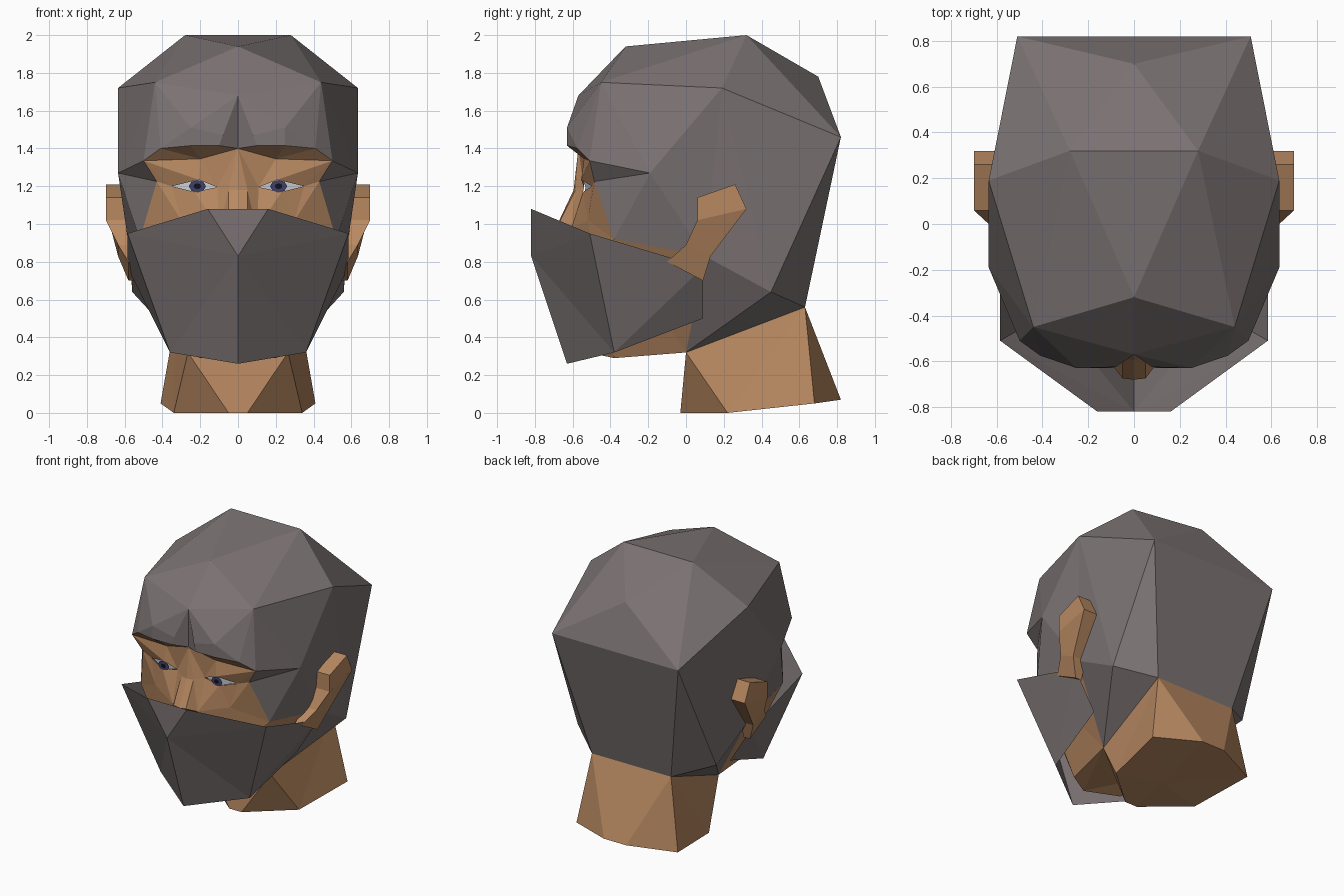
import bpy, bmesh, math
from mathutils import Vector

if "Cube" in bpy.data.objects:
    bpy.data.objects.remove(bpy.data.objects["Cube"])


def material(name, rgb):
    m = bpy.data.materials.new(name)
    m.diffuse_color = (*rgb, 1)
    m.use_nodes = True
    m.node_tree.nodes["Principled BSDF"].inputs["Base Color"].default_value = m.diffuse_color
    return m


CLOTH = material("cloth", (0.20, 0.17, 0.17))
SKIN = material("skin", (0.48, 0.25, 0.12))
WHITE = material("eye_white", (0.65, 0.68, 0.72))
IRIS = material("iris", (0.05, 0.05, 0.14))
PUPIL = material("pupil", (0.005, 0.005, 0.008))


def part(name, pts, faces, mat, center=(0, 0.1, 0.9)):
    """Half of a part from named points, mirrored in x, normals facing out."""
    bm = bmesh.new()
    made = {}

    def vert(key, s):
        x, y, z = pts[key]
        k = (key, s if x else 1)
        if k not in made:
            made[k] = bm.verts.new((x * s, y, z))
        return made[k]

    for s in (1, -1):
        for f in faces.split(","):
            face = bm.faces.new([vert(k, s) for k in f.split()])
            face.normal_update()
            c = Vector(center)
            c.x *= s
            if face.normal.dot(face.calc_center_median() - c) < 0:
                face.normal_flip()
    me = bpy.data.meshes.new(name)
    bm.to_mesh(me)
    bm.free()
    ob = bpy.data.objects.new(name, me)
    bpy.context.collection.objects.link(ob)
    me.materials.append(mat)
    return ob


# Shared rim between hood, face and jaw
rim = dict(
    S0=(0, -.57, 1.40), S1=(.10, -.63, 1.415), S2=(.25, -.63, 1.415),
    R=(.41, -.575, 1.40), P=(.50, -.51, 1.335), L=(.43, -.485, 1.225),
    M=(.52, -.38, .92), K=(.57, .10, .83), N=(.265, 0, .32),
    H=(.32, .63, .56))

# Hood: skull top, forehead, sides and back
hood = dict(
    rim, A=(0, -.32, 1.94), B=(.28, .32, 2.0), B0=(0, .32, 2.0),
    C=(0, .70, 1.78), D=(.51, .82, 1.46), D0=(0, .82, 1.46),
    E=(.635, .19, 1.72), F=(.44, -.45, 1.75), G=(0, -.57, 1.68),
    Q1=(.08, -.625, 1.47), Q2=(.25, -.63, 1.51), J=(.635, -.19, 1.27),
    I=(.56, .45, .64), H0=(0, .63, .56))
part("hood", hood,
     "A B B0,B0 B C,C B D,C D D0,B E D,A F B,B F E,A G F,"
     "G S0 S1 Q1,G Q1 Q2,Q1 S1 S2 Q2,G Q2 F,F Q2 R,Q2 S2 R,F R P,F P J,F J E,"
     "J P L,J L M,J M K,E J K,E K I,E I D,D I H,D H H0 D0,K N I,I N H", CLOTH)

# Face with sockets, nose, cheeks and the hidden chin and jaw
face = dict(
    rim, T=(.20, -.54, 1.345), ei=(.11, -.54, 1.195), et=(.21, -.555, 1.235),
    eo=(.35, -.50, 1.20), eb=(.23, -.545, 1.17),
    n0=(0, -.595, 1.18), n1=(.05, -.585, 1.18),
    t0=(0, -.68, 1.0), t1=(.05, -.675, 1.0), w=(.10, -.61, .97),
    k=(.30, -.52, 1.02), m0=(0, -.60, .92), c0=(0, -.52, .32),
    c1=(.20, -.38, .29), g=(.33, -.47, .72), N0=(0, 0, .32))
part("face", face,
     "S0 S1 S2 T,S2 R T,R P T,T P et,P eo et,P L eo,T et ei,S0 T ei,S0 ei n1,"
     "S0 n1 n0,n0 n1 t1 t0,n1 w t1,n1 ei w,ei eb w,eb k w,eb eo k,eo L k,L M k,"
     "t0 t1 w m0,w k g,m0 w g,k M g,m0 g c0,g c1 c0,g M c1,M K N,M N c1,"
     "c0 c1 N,c0 N N0", SKIN, (0, 0.1, 0.95))

# Neck, flaring to the base
neck = dict(N=rim["N"], H=rim["H"], N0=(0, 0, .32), H0=(0, .63, .56),
            a=(.05, -.03, 0), a0=(0, -.03, 0), b=(.34, .22, 0),
            c=(.41, .68, .05), d=(.09, .82, .07), d0=(0, .82, .07),
            u=(0, .3, .02))
part("neck", neck,
     "N0 N a a0,N b a,N H b,H c b,H d c,H H0 d0 d,a a0 u,a b u,b c u,c d u,d d0 u",
     SKIN, (0, .35, .25))

# Face mask: a single folded sheet
mask = dict(U0=(0, -.82, .83), U1=(.16, -.82, 1.08), Um=(0, -.82, 1.08),
            U2=(.585, -.51, .95), U3=(.585, .09, .77),
            V0=(0, -.63, .26), V2=(.36, -.38, .32), V3=(.42, .09, .50))
part("mask", mask, "Um U0 U1,U0 U1 U2,U0 U2 V2,U0 V2 V0,U2 U3 V2,U3 V3 V2", CLOTH)

# Ears: upper block tapering to a lobe that runs into the jaw
ear_rows = [[(.26, 1.21), (.06, 1.14)], [(.32, 1.08), (.06, 1.02)],
            [(.13, .83), (0, .89)], [(.09, .70), (-.10, .80)]]
outer_x = [.70, .70, .635, .58]
ear = {}
for i, row in enumerate(ear_rows):
    for j, (y, z) in enumerate(row):
        ear[f"o{i}{j}"] = (outer_x[i], y, z)
        ear[f"i{i}{j}"] = (.53, y, z)
ear_faces = ["o00 o01 i01 i00", "o30 o31 i31 i30"]
for i in range(3):
    ear_faces.append(f"o{i}0 o{i}1 o{i+1}1 o{i+1}0")
    ear_faces += [f"o{i}{j} o{i+1}{j} i{i+1}{j} i{i}{j}" for j in (0, 1)]
part("ears", ear, ",".join(ear_faces), SKIN, (.57, .12, .98))

# Eyeballs behind the lids, with iris and pupil discs
eye = {k: (x, y + .008, z) for k, (x, y, z) in face.items()}
part("eye_whites", eye, "ei et eo eb", WHITE, (.2, 0, 1.2))
for name, r, y, mat in (("irises", .045, -.552, IRIS), ("pupils", .02, -.556, PUPIL)):
    ring = {f"p{i}": (.215 + r * math.cos(i * math.pi / 4), y,
                      1.2 + .75 * r * math.sin(i * math.pi / 4)) for i in range(8)}
    part(name, ring, " ".join(ring), mat, (.2, 0, 1.2))
